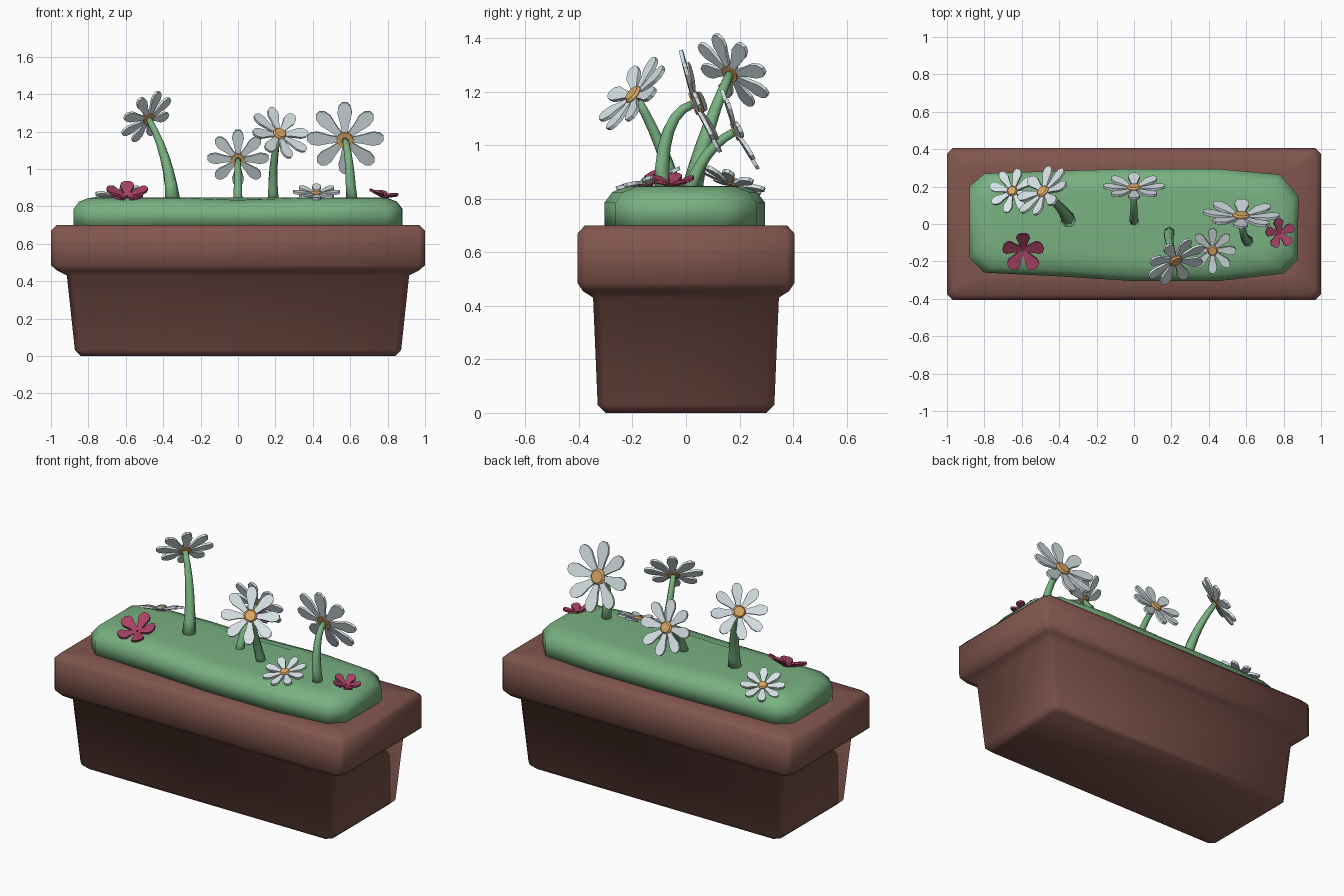
import bpy, bmesh, math
from mathutils import Vector

if "Cube" in bpy.data.objects:
    bpy.data.objects.remove(bpy.data.objects["Cube"])


def material(name, rgb):
    m = bpy.data.materials.new(name)
    m.diffuse_color = (*rgb, 1)
    m.use_nodes = True
    m.node_tree.nodes["Principled BSDF"].inputs["Base Color"].default_value = m.diffuse_color
    return m


CLAY = material("terracotta brown", (0.22, 0.093, 0.075))
GREEN = material("leaf green", (0.19, 0.44, 0.22))
WHITE = material("petal white", (0.74, 0.83, 0.86))
ORANGE = material("centre orange", (0.70, 0.39, 0.13))
RED = material("petal crimson", (0.40, 0.055, 0.13))


def finish(bm, name, mat, smooth):
    bmesh.ops.recalc_face_normals(bm, faces=bm.faces)
    me = bpy.data.meshes.new(name)
    bm.to_mesh(me)
    bm.free()
    me.materials.append(mat)
    for p in me.polygons:
        p.use_smooth = smooth
    ob = bpy.data.objects.new(name, me)
    bpy.context.collection.objects.link(ob)
    return ob


def loft(bm, rings):
    """Skin equal-length rings of points and cap both ends."""
    loops = [[bm.verts.new(p) for p in r] for r in rings]
    n = len(loops[0])
    for a, b in zip(loops, loops[1:]):
        for i in range(n):
            j = (i + 1) % n
            bm.faces.new((a[i], a[j], b[j], b[i]))
    bm.faces.new(loops[0][::-1])
    bm.faces.new(loops[-1])


def chamfered_rect(hx, hy, z, c=0.03):
    return [(hx - c, -hy, z), (hx, -hy + c, z), (hx, hy - c, z), (hx - c, hy, z),
            (-hx + c, hy, z), (-hx, hy - c, z), (-hx, -hy + c, z), (-hx + c, -hy, z)]


# planter: tapered body with a thick rim, flat soil-level top
bm = bmesh.new()
loft(bm, [chamfered_rect(*r) for r in (
    (0.84, 0.30, 0.0), (0.872, 0.33, 0.03), (0.915, 0.347, 0.43),
    (0.965, 0.385, 0.455), (1.0, 0.405, 0.485), (1.0, 0.405, 0.67),
    (0.97, 0.378, 0.70), (0.86, 0.28, 0.70))])
finish(bm, "planter", CLAY, True)

# grass mound with a soft rolled edge
outline = [(-0.88, -0.18), (-0.80, -0.26), (-0.40, -0.28), (0.0, -0.305),
           (0.45, -0.305), (0.80, -0.265), (0.875, -0.19), (0.88, 0.15),
           (0.78, 0.265), (0.45, 0.295), (0.0, 0.295), (-0.40, 0.285),
           (-0.80, 0.27), (-0.88, 0.20)]


def grass_ring(inset, z):
    return [(x - math.copysign(min(inset, abs(x)), x), y - math.copysign(inset, y),
             z - (0.012 if abs(x) < 0.1 and inset else 0)) for x, y in outline]


bm = bmesh.new()
loft(bm, [grass_ring(0, 0.69), grass_ring(0, 0.785), grass_ring(0.03, 0.825),
          grass_ring(0.08, 0.845), grass_ring(0.13, 0.848)])
finish(bm, "grass", GREEN, True)


def stem(name, base, ctrl, tip, r0, r1=0.016, steps=6, sides=7):
    """Tapered tube along a quadratic curve."""
    p0, p1, p2 = Vector(base), Vector(ctrl), Vector(tip)
    rings = []
    for k in range(steps + 1):
        t = k / steps
        p = p0 * (1 - t) ** 2 + p1 * 2 * t * (1 - t) + p2 * t * t
        d = (p1 - p0) * (1 - t) + (p2 - p1) * t
        q = d.to_track_quat('Z', 'Y')
        r = r0 + (r1 - r0) * t ** 0.7
        rings.append([p + q @ Vector((r * math.cos(a), r * math.sin(a), 0))
                      for a in (2 * math.pi * i / sides for i in range(sides))])
    bm = bmesh.new()
    loft(bm, rings)
    finish(bm, name, GREEN, True)


DAISY = [(0.10, 0.06), (0.45, 0.12), (0.72, 0.19), (0.90, 0.16), (1.0, 0.07)]
ROUND = [(0.05, 0.10), (0.45, 0.22), (0.72, 0.33), (0.90, 0.28), (1.0, 0.12)]


def blossom(name, pos, normal, r, count, shape, cup, mat, thick):
    """Ring of thin cupped petals facing along the normal."""
    bm = bmesh.new()
    for i in range(count):
        a = math.pi / 2 + 2 * math.pi * i / count
        u, v = Vector((math.cos(a), math.sin(a), 0)), Vector((-math.sin(a), math.cos(a), 0))
        pts = [(x, w) for x, w in shape] + [(x, -w) for x, w in reversed(shape)]
        loft(bm, [[(u * x + v * w) * r + Vector((0, 0, cup * r * (x - 0.5) + h))
                   for x, w in pts] for h in (-thick / 2, thick / 2)])
    ob = finish(bm, name + "_petals", mat, False)
    ob.rotation_mode = 'QUATERNION'
    ob.rotation_quaternion = Vector(normal).to_track_quat('Z', 'Y')
    ob.location = pos
    return ob


def daisy(name, pos, normal, r):
    petals = blossom(name, pos, normal, r, 8, DAISY, 0.12, WHITE, 0.014)
    # orange button in the middle
    bm = bmesh.new()
    loft(bm, [[(s * r * math.cos(a), s * r * math.sin(a), z)
               for a in (2 * math.pi * i / 10 for i in range(10))]
              for s, z in ((0.22, -0.06 * r - 0.008), (0.23, 0.005), (0.18, 0.014))])
    ob = finish(bm, name + "_centre", ORANGE, False)
    ob.rotation_mode = 'QUATERNION'
    ob.rotation_quaternion = petals.rotation_quaternion
    ob.location = pos


# tall daisies: stem base, curve control, head centre, facing, head radius, stem radius
tall = [((-0.35, 0.02, 0.83), (-0.37, 0.08, 1.08), (-0.485, 0.172, 1.275), (-0.58, 0.58, 0.58), 0.162, 0.042),
        ((0.0, 0.01, 0.82), (0.0, 0.06, 0.99), (0.0, 0.193, 1.055), (0.0, 0.9, 0.41), 0.163, 0.027),
        ((0.19, -0.04, 0.82), (0.175, -0.08, 1.0), (0.222, -0.195, 1.187), (0.39, -0.7, 0.6), 0.166, 0.032),
        ((0.61, -0.09, 0.82), (0.59, -0.10, 1.12), (0.573, 0.043, 1.16), (0.05, 0.93, 0.36), 0.204, 0.032)]
for i, (base, ctrl, head, n, r, sr) in enumerate(tall, 1):
    tip = Vector(head) - Vector(n).normalized() * (0.06 * r + 0.005)
    stem(f"daisy_stem_{i}", base, ctrl, tip, sr)
    daisy(f"tall_daisy_{i}", head, n, r)

# small daisies lying on the grass
daisy("low_daisy_left", (-0.65, 0.175, 0.862), (-0.2, 0.33, 0.92), 0.125)
daisy("low_daisy_right", (0.42, -0.14, 0.87), (0.0, -0.3, 0.95), 0.125)

# crimson five-petal flowers
blossom("red_flower_left", (-0.593, -0.145, 0.866), (0.0, -0.4, 0.9), 0.112, 5, ROUND, 0.35, RED, 0.014)
blossom("red_flower_right", (0.78, -0.05, 0.862), (0.18, -0.03, 0.98), 0.08, 5, ROUND, 0.35, RED, 0.012)
